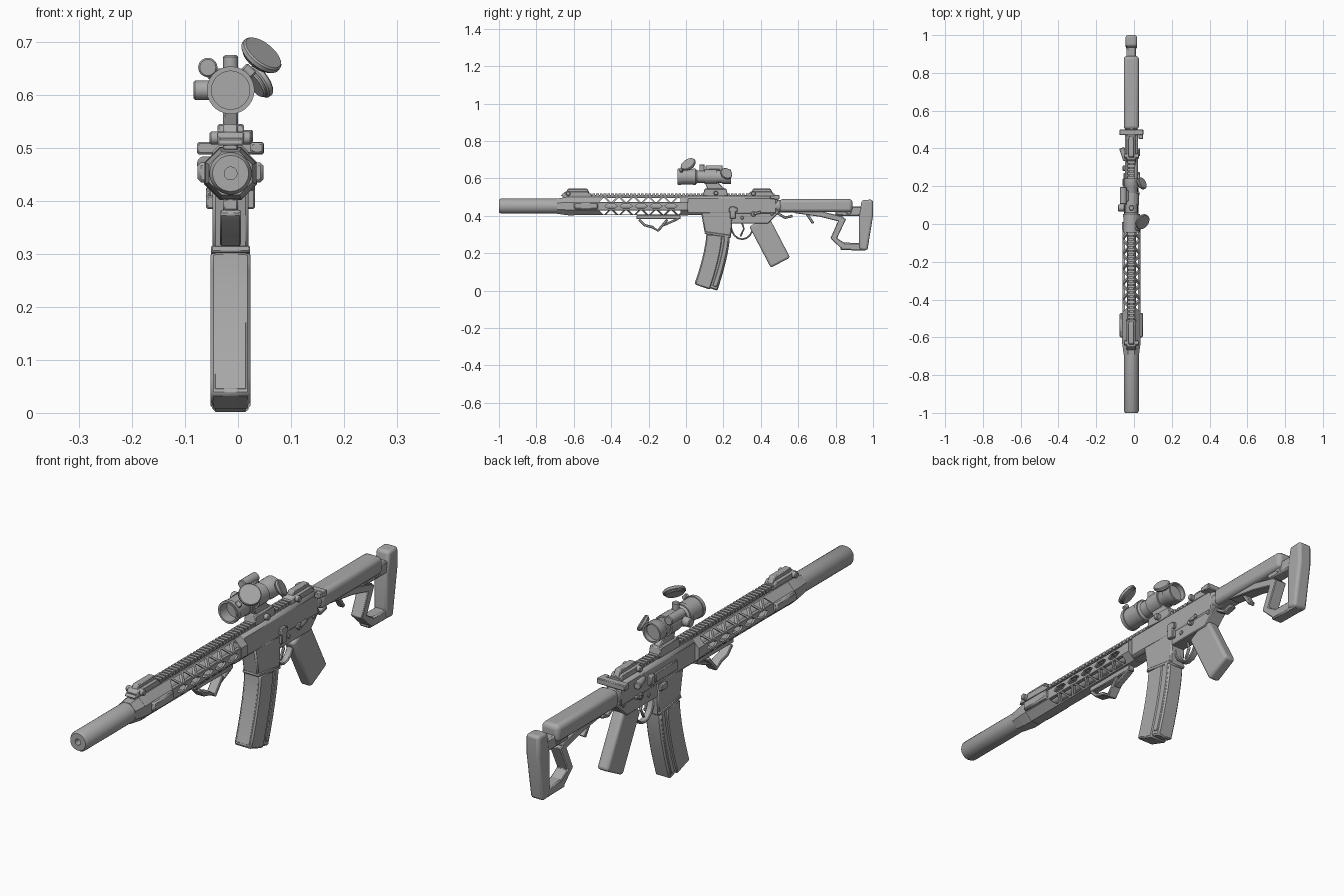
import bpy, bmesh, math
from mathutils import Vector, Matrix

old = bpy.data.objects.get("Cube")
if old:
    bpy.data.objects.remove(old, do_unlink=True)

SHADE = (.4, .4, .4, 1)
grey = bpy.data.materials.new("matte_grey")
grey.use_nodes = True
grey.diffuse_color = SHADE
grey.node_tree.nodes["Principled BSDF"].inputs["Base Color"].default_value = SHADE

# Shared heights, half widths and edge sizes
CENTRE = -.014
BORE, SIGHT, RAIL = .452, .609, .505
THIN, SLIM, BODY, WIDE = .014, .025, .034, .04
EDGE, ROUND = .003, .012
ACROSS, ALONG, UP = Vector((1, 0, 0)), Vector((0, 1, 0)), Vector((0, 0, 1))
parts = []


def finish(name, bm, bevel=EDGE, segments=1):
    bmesh.ops.remove_doubles(bm, verts=bm.verts, dist=EDGE / 100)
    bmesh.ops.recalc_face_normals(bm, faces=bm.faces)
    mesh = bpy.data.meshes.new(name)
    bm.to_mesh(mesh)
    bm.free()
    mesh.materials.append(grey)
    part = bpy.data.objects.new(name, mesh)
    bpy.context.collection.objects.link(part)
    if bevel:
        modifier = part.modifiers.new("Bevel", "BEVEL")
        modifier.width, modifier.segments = bevel, segments
        modifier.limit_method, modifier.angle_limit = "ANGLE", math.radians(40)
    parts.append(part)
    return part


def extrude(bm, profile, half, x=0):
    """Side profile of (y, z) points, thickened evenly across x."""
    face = bm.faces.new([bm.verts.new((CENTRE + x - half, y, z)) for y, z in profile])
    result = bmesh.ops.extrude_face_region(bm, geom=[face])["geom"]
    moved = [item for item in result if isinstance(item, bmesh.types.BMVert)]
    bmesh.ops.translate(bm, vec=ACROSS * half * 2, verts=moved)


def prism(name, profile, half=BODY, x=0, bevel=EDGE, segments=1):
    bm = bmesh.new()
    extrude(bm, profile, half, x)
    return finish(name, bm, bevel, segments)


def trapezoid(back, front, bottom, top, slope=0):
    return [(back, bottom), (front, bottom), (front - slope, top), (back + slope, top)]


def block(name, back, front, bottom, top, half=BODY, slope=0, **options):
    return prism(name, trapezoid(back, front, bottom, top, slope), half, **options)


def strap(name, path, thickness, half, **options):
    """Flat band of even thickness following a (y, z) path."""
    points = [Vector(point) for point in path]
    upper, lower = [], []
    for before, point, after in zip(points[:1] + points, points, points[1:] + points[-1:]):
        along = (after - before).normalized()
        normal = Vector((-along.y, along.x)) * thickness / 2
        upper.append(point + normal)
        lower.append(point - normal)
    return prism(name, upper + lower[::-1], half, **options)


def hanging_arc(y, z, length, drop, steps=8):
    angles = [math.pi * step / steps for step in range(steps + 1)]
    return [(y - math.cos(a) * length / 2, z - math.sin(a) * drop) for a in angles]


def lathe(name, profile, x=0, z=BORE, sides=32, bevel=0):
    """(y, radius) profile spun around an axis along y."""
    bm = bmesh.new()
    turn = math.pi / sides
    verts = [bm.verts.new((CENTRE + x + r * math.sin(turn), y, z + r * math.cos(turn))) for y, r in profile]
    edges = [bm.edges.new(pair) for pair in zip(verts, verts[1:])]
    bmesh.ops.spin(bm, geom=verts + edges, cent=(CENTRE + x, 0, z), axis=ALONG,
                   angle=math.tau, steps=sides, use_duplicate=False)
    return finish(name, bm, bevel)


def tube(name, back, front, outer, inner=0, **options):
    profile = [(back, inner), (back, outer), (front, outer), (front, inner)]
    return lathe(name, profile + profile[:1] if inner else profile, **options)


def disc(name, centre, normal, radius, depth, sides=24, bevel=EDGE):
    bm = bmesh.new()
    turn = Vector(normal).to_track_quat("Z", "Y").to_matrix().to_4x4()
    place = Matrix.Translation(Vector(centre) + ACROSS * CENTRE)
    bmesh.ops.create_cone(bm, cap_ends=True, segments=sides, radius1=radius,
                          radius2=radius, depth=depth, matrix=place @ turn)
    return finish(name, bm, bevel)


def cut(target, cutter):
    modifier = target.modifiers.new("Cut", "BOOLEAN")
    modifier.operation, modifier.solver, modifier.object = "DIFFERENCE", "EXACT", cutter
    bpy.context.view_layer.update()
    graph = bpy.context.evaluated_depsgraph_get()
    mesh = bpy.data.meshes.new_from_object(target.evaluated_get(graph))
    target.modifiers.clear()
    target.data = mesh
    parts.remove(cutter)
    bpy.data.objects.remove(cutter, do_unlink=True)


# Barrel and suppressor with a recessed muzzle
lathe("suppressor", [(-.96, 0), (-.96, ROUND), (-1, ROUND), (-1, BODY), (-.99, WIDE), (-.6, WIDE), (-.6, 0)])
tube("barrel", -.62, .02, .02)

# Handguard: hollow octagon with rows of truss windows
handguard = tube("handguard", -.64, 0, .052, inner=.043, sides=8)
windows = bmesh.new()
PITCH, GAP = .04, .022
for index in range(11):
    middle = PITCH * (index - 11)
    for side in (-1, 1):
        near, far = BORE + side * GAP, BORE + side * GAP * 2
        if index % 2:
            near, far = far, near
        extrude(windows, trapezoid(middle - SLIM, middle + SLIM, near, far, GAP), half=1)
    if index % 2:
        slot = [(middle + BODY * math.cos(a), BORE + THIN * math.sin(a))
                for a in (math.tau * step / 6 for step in range(6))]
        extrude(windows, slot, half=1)
cut(handguard, finish("window_cutter", windows, bevel=0))
lathe("handguard_nose", [(-.69, 0), (-.69, .044), (-.63, .053), (-.6, .053), (-.6, 0)], sides=8)
tube("handguard_clamp", -.03, .01, .054, sides=8)
for side in (-1, 1):
    block("side_panel", -.6, -.47, .435, .473, half=ROUND, x=side * .05, bevel=EDGE * 2)

# Top rail with cross slots
block("rail_base", -.66, .48, .495, RAIL + EDGE * 2, half=THIN)
teeth = bmesh.new()
for index in range(57):
    start = index / 50 - .66
    extrude(teeth, trapezoid(start, start + THIN, RAIL, RAIL + THIN), half=THIN * 1.4)
finish("rail_teeth", teeth, bevel=0)

# Folded front and rear sights
for back, front in ((-.67, -.5), (.32, .48)):
    block("sight_base", back, front, RAIL, RAIL + SLIM, SLIM, slope=SLIM)
    block("sight_leaf", back + SLIM, front - THIN, RAIL + THIN, RAIL + WIDE, THIN, slope=THIN)
    disc("sight_knob", (0, back + WIDE, RAIL + THIN), ACROSS, ROUND, WIDE * 2)

# Upper receiver and its controls
block("upper_receiver", 0, .49, .405, RAIL, bevel=ROUND)
block("charging_handle", .47, .5, .488, .511, half=.063)
block("charging_latch", .45, .48, .49, .51, half=ROUND, x=.05)
block("port_cover", .13, .27, .43, .47, half=THIN / 2, x=-BODY)
block("shell_deflector", .28, .31, .43, .475, half=THIN, x=-BODY, bevel=EDGE * 2)
disc("forward_assist", (-WIDE, .37, .47), ALONG - ACROSS / 3, THIN, depth=.07)

# Lower receiver, magazine well and trigger
prism("lower_receiver", [(.09, .44), (.24, .36), (.44, .36), (.5, .42), (.48, .44)], half=.03)
prism("magazine_well", [(.08, .42), (.1, .31), (.24, .28), (.25, .42)], bevel=EDGE * 2)
strap("well_lip", [(.1, .31), (.24, .29)], THIN, half=.037)
strap("trigger_guard", hanging_arc(.3, .35, length=.12, drop=.075), EDGE * 3, half=THIN)
strap("trigger", [(.3, .36), (.31, .33), (.29, .29)], EDGE * 3, half=EDGE * 2)
block("bolt_catch", .235, .265, .385, .45, half=ROUND, x=BODY)
block("bolt_catch_paddle", .23, .275, .42, .445, half=ROUND / 2, x=WIDE)
block("magazine_release", .2, .24, .385, .41, half=ROUND, x=-BODY)
for side in (-1, 1):
    disc("selector_hub", (side * BODY, .36, .41), ACROSS, THIN, THIN)
    strap("selector_lever", [(.36, .41), (.4, .42)], THIN, half=EDGE * 2, x=side * WIDE)
for y, z in ((.1, .41), (.3, .39), (.46, .41)):
    disc("receiver_pin", (0, y, z), ACROSS, EDGE * 3, BODY * 2)

# Curved magazine: core, wider front shell and rear rib
for name, shift, thickness, half in (("magazine_core", 0, .127, BODY), ("magazine_shell", -.02, .087, .038),
                                     ("magazine_rear_rib", .045, .03, .037)):
    curve = [step / 8 for step in range(9)]
    strap(name, [(.172 + shift - .065 * t ** 1.5, .3 - .28 * t) for t in curve],
          thickness, half, bevel=EDGE * 2)

# Pistol grip
strap("pistol_grip", [(.39, .37), (.505, .15)], thickness=.117, half=SLIM, bevel=ROUND, segments=3)

# Stock: cheek rest on a buffer tube, with an open triangular butt frame
tube("buffer_tube", .47, .7, BODY)
block("cheek_rest", .5, .89, .42, .49, half=WIDE, bevel=ROUND * 1.5, segments=3)
block("stock_bridge", .8, .96, .4, .45, half=SLIM, bevel=EDGE * 2)
strap("stock_strut", [(.58, .43), (.72, .41), (.84, .38)], thickness=.03, half=SLIM)
strap("stock_brace", [(.84, .39), (.79, .28), (.84, .24)], thickness=.035, half=SLIM)
strap("stock_foot", [(.825, .237), (.965, .235)], thickness=.04, half=SLIM, bevel=EDGE * 2)
prism("butt_pad", [(.925, .22), (.97, .215), (1, .4), (1, .487), (.94, .485), (.925, .4)],
      half=.03, bevel=ROUND, segments=3)
strap("stock_lever", [(.64, .42), (.68, .36)], THIN, half=THIN)
strap("sling_loop", [(.48, .42), (.53, .39), (.57, .4)], THIN, half=THIN)
disc("sling_socket", (0, .87, .42), ACROSS, THIN, depth=.056)

# Forward hand stop
block("hand_stop_mount", -.264, -.03, .382, .405, half=THIN)
strap("hand_stop_frame", [(-.25, .38), (-.22, .35), (-.18, .34), (-.15, .32), (-.1, .38)], THIN, half=.02)
strap("hand_stop_brace", [(-.12, .35), (-.04, .385)], ROUND, half=THIN)

# Optic with recessed lenses, on its mount
lathe("optic_tube", [(0, 0), (0, .036), (-.045, .036), (-.045, .042), (.05, .042), (.06, BODY), (.19, BODY),
                     (.2, WIDE), (.24, WIDE), (.24, BODY), (.22, BODY), (.22, 0)], z=SIGHT)
for y in (-WIDE, WIDE):
    tube("optic_band", y - EDGE, y + ROUND, .045, inner=WIDE, z=SIGHT)
tube("mount_ring", .1, .165, WIDE, inner=.03, z=SIGHT)
prism("mount_neck", [(.12, .53), (.22, .53), (.17, .58), (.1, .58)], half=THIN)
block("mount_base", .09, .225, RAIL, .545, half=SLIM, slope=EDGE * 3)
disc("mount_screw", (.03, .16, .522), ACROSS, ROUND, SLIM)
disc("top_turret", (0, .085, .655), UP, THIN, WIDE)
disc("side_turret", (-.053, .085, SIGHT), ACROSS, THIN * 1.3, BODY)
disc("battery_housing", (-.043, .15, .652), ALONG, THIN * 1.3, depth=.09)
block("battery_bracket", .12, .18, .63, .65, half=THIN, x=-.03)

# Flipped-open lens caps
for end, centre, tilt, radius in (("front", (.058, .012, .675), (.56, -.45, .7), .043),
                                  ("rear", (.056, .215, .625), (.75, .35, .5), .033)):
    inside = Vector(centre) - Vector(tilt) * EDGE * 2
    disc(end + "_lens_cap", centre, tilt, radius, THIN)
    disc(end + "_cap_rim", inside, tilt, radius * .85, THIN)
disc("front_cap_hinge", (BODY, -SLIM, .645), ACROSS - UP, EDGE * 3, SLIM)
disc("rear_cap_hinge", (BODY, .225, .63), ACROSS - UP, EDGE * 3, SLIM)

# Smooth rounded surfaces, keep hard edges crisp
bpy.ops.object.select_all(action="DESELECT")
for part in parts:
    part.select_set(True)
bpy.context.view_layer.objects.active = parts[0]
bpy.ops.object.shade_smooth_by_angle(angle=math.radians(32))
